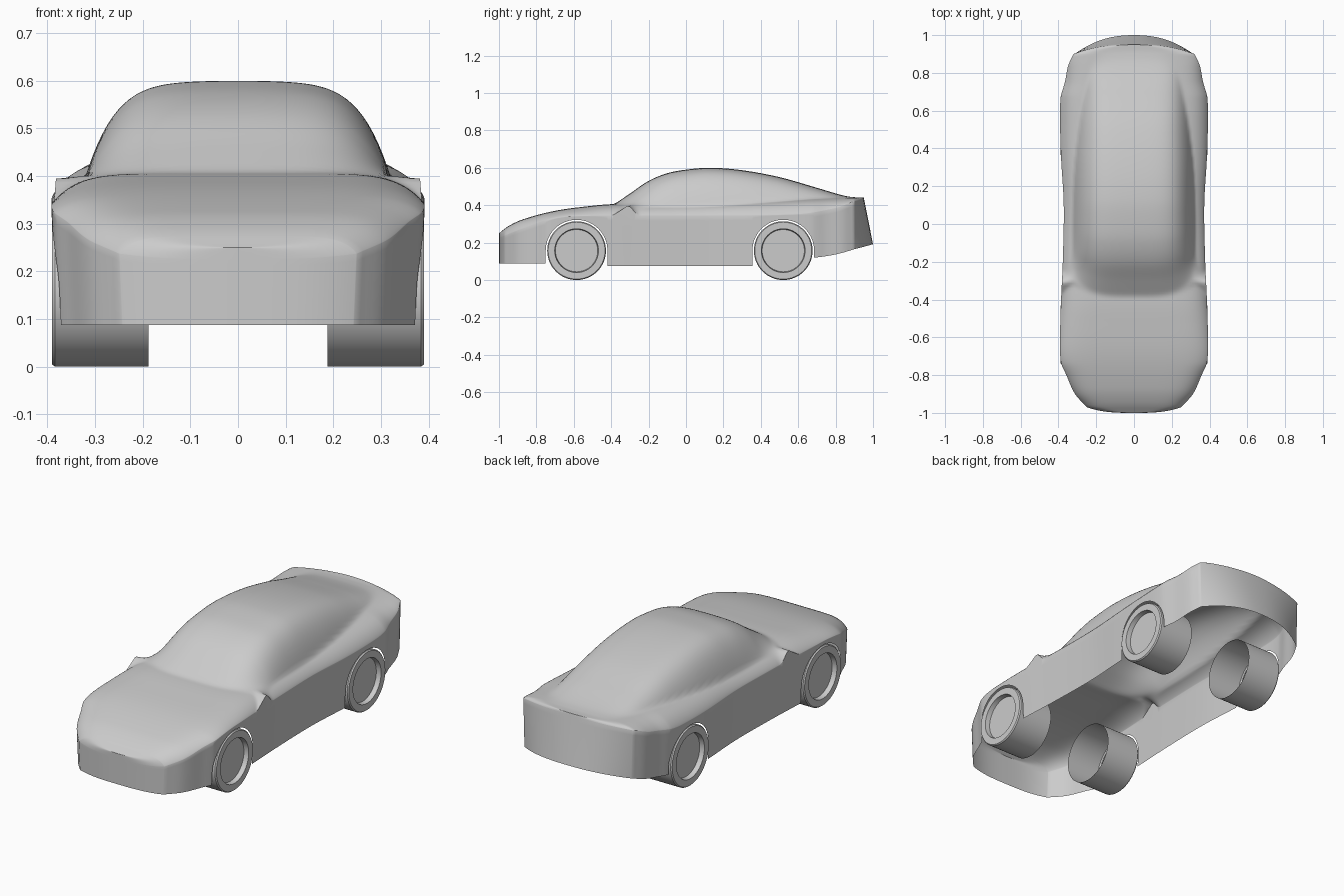
import bpy, bmesh, math
from mathutils import Vector

old = bpy.data.objects.get("Cube")
if old:
    bpy.data.objects.remove(old)

grey = bpy.data.materials.new("plain grey")
grey.use_nodes = True
grey.diffuse_color = (0.6, 0.6, 0.6, 1)
grey.node_tree.nodes["Principled BSDF"].inputs["Base Color"].default_value = (0.6, 0.6, 0.6, 1)

WHEELS_Y = (-0.585, 0.52)
AXLE_Z = 0.157
ARCH = 0.165


def curve(*pts):
    """Smooth function through the given (position, value) points."""
    n = len(pts)
    slopes = []
    for i in range(n):
        a, b = pts[max(i - 1, 0)], pts[min(i + 1, n - 1)]
        slopes.append((b[1] - a[1]) / (b[0] - a[0]))

    def f(p):
        p = min(max(p, pts[0][0]), pts[-1][0])
        i = next(k for k in range(n - 1) if p <= pts[k + 1][0])
        (x0, v0), (x1, v1) = pts[i], pts[i + 1]
        h = x1 - x0
        t = (p - x0) / h
        return ((1 + 2 * t) * (1 - t) ** 2 * v0 + t * (1 - t) ** 2 * h * slopes[i]
                + t * t * (3 - 2 * t) * v1 + t * t * (t - 1) * h * slopes[i + 1])
    return f


# Body curves along the length
half_width = curve((-.97, .25), (-.9, .312), (-.8, .358), (-.73, .387), (-.58, .391), (-.4, .386),
                   (-.2, .377), (.1, .372), (.35, .386), (.52, .391), (.67, .388), (.75, .366),
                   (.84, .348), (.9, .32))
deck = curve((-1, .25), (-.95, .288), (-.87, .325), (-.7, .37), (-.5, .397), (-.385, .406),
             (0, .412), (.4, .425), (.7, .437), (1, .443))
shoulder = curve((-1, .225), (-.9, .265), (-.73, .325), (-.58, .342), (0, .345), (.6, .352),
                 (.8, .385), (.9, .42), (1, .435))
roof = curve((-1, 0), (-.6, .265), (-.4, .395), (-.3, .462), (-.2, .53), (-.1, .571), (0, .59),
             (.13, .6), (.3, .587), (.5, .55), (.7, .493), (.83, .455), (.95, .43))
cabin_width = curve((-.4, .315), (0, .32), (.3, .315), (.5, .3), (.7, .28), (.95, .26))
rear_sill = curve((.52, .11), (.69, .12), (.8, .137), (.9, .165), (1, .203))


def bottom(y):
    for cy in WHEELS_Y:
        if abs(y - cy) <= ARCH + 1e-6:
            return AXLE_Z + math.sqrt(max(ARCH ** 2 - (y - cy) ** 2, 0))
    if y < WHEELS_Y[0]:
        return .088
    return .075 if y < WHEELS_Y[1] else rear_sill(y)


def top(x, w, y):
    """Height of the bonnet, roof or boot at a point."""
    s = min(abs(x) / w, 1)
    z = shoulder(y) + (deck(y) - shoulder(y)) * (1 - s ** 7) ** .85
    c = abs(x) / cabin_width(y)
    back = y - .085 * min(c, 1) ** 4 * min(max((.1 - y) / .3, 0), 1)
    base = min(.40, roof(back))
    cabin = base + (roof(back) - base) * (1 - .1 * c ** 2 - .9 * c ** 5.5)
    k = .009
    return max(z, cabin) + max(k - abs(z - cabin), 0) ** 2 / (4 * k)


# Stations: rounded nose, main body with arch ends, rounded tail panel
STEPS = 12
stations = []
for i in range(STEPS):
    k = max(math.sin(i / STEPS * math.pi / 2), .0001)
    stations.append((-1 + .03 * k ** 3, .25 * k, 0))
ys = [-.97 + 1.87 * i / 140 for i in range(141)]
ys = [y for y in ys if all(abs(y - c) > ARCH + .004 for c in WHEELS_Y)]
for cy in WHEELS_Y:
    ys += [cy - ARCH * math.cos(math.pi * i / 32) for i in range(33)]
    ys += [cy - ARCH - .0003, cy + ARCH + .0003]
stations += [(y, half_width(y), 0) for y in sorted(ys)]
for i in range(1, STEPS + 1):
    k = max(math.cos(i / STEPS * math.pi / 2), .0001)
    stations.append((.9, .32 * k, 1 - k ** 2.3))

SIDE, TOP = 10, 36


def section(y, w, tail):
    yy = y + .07 * tail
    zb, zs = bottom(yy), shoulder(yy)
    half = []
    for i in range(SIDE):
        z = zb + (zs - zb) * i / SIDE
        half.append((w * (1 - .027 * (zs - z) / (zs - .08)), z))
    for j in range(TOP + 1):
        x = w * math.cos(math.pi / 2 * j / TOP)
        half.append((x, top(x, w, yy)))
    half[-1] = (0, half[-1][1])
    zt = half[-1][1]
    ring = half + [(-x, z) for x, z in reversed(half[:-1])]
    return [Vector((x, y + tail * (.05 + .05 * (zt - z) / (zt - zb)), z)) for x, z in ring]


def finish(bm, name, angle):
    mesh = bpy.data.meshes.new(name)
    bmesh.ops.remove_doubles(bm, verts=bm.verts, dist=.0001)
    bmesh.ops.recalc_face_normals(bm, faces=bm.faces)
    bm.to_mesh(mesh)
    bm.free()
    mesh.materials.append(grey)
    obj = bpy.data.objects.new(name, mesh)
    bpy.context.collection.objects.link(obj)
    bpy.ops.object.select_all(action='DESELECT')
    bpy.context.view_layer.objects.active = obj
    obj.select_set(True)
    bpy.ops.object.shade_smooth_by_angle(angle=math.radians(angle))
    return obj


def loft(bm, rings, closed):
    rows = [[bm.verts.new(p) for p in ring] for ring in rings]
    for a, b in zip(rows, rows[1:]):
        n = len(a)
        for i in range(n if closed else n - 1):
            j = (i + 1) % n
            bm.faces.new((a[i], a[j], b[j], b[i]))
    return rows


# Body shell, open underneath
bm = bmesh.new()
loft(bm, [section(*s) for s in stations], False)
finish(bm, "body_shell", 50)

# Wheels: open drums with a rim ring and a recessed disc
WHEEL_PROFILE = ((.188, .157), (.384, .157), (.39, .152), (.39, .117), (.365, .113))
for cy, end in zip(WHEELS_Y, ("front", "rear")):
    for side, label in ((1, "left"), (-1, "right")):
        bm = bmesh.new()
        turns = [2 * math.pi * i / 64 for i in range(64)]
        rings = [[Vector((side * x, cy + r * math.cos(a), AXLE_Z + r * math.sin(a)))
                  for a in turns] for x, r in WHEEL_PROFILE]
        rows = loft(bm, rings, True)
        bm.faces.new(rows[-1])
        finish(bm, f"{end}_{label}_wheel", 35)
